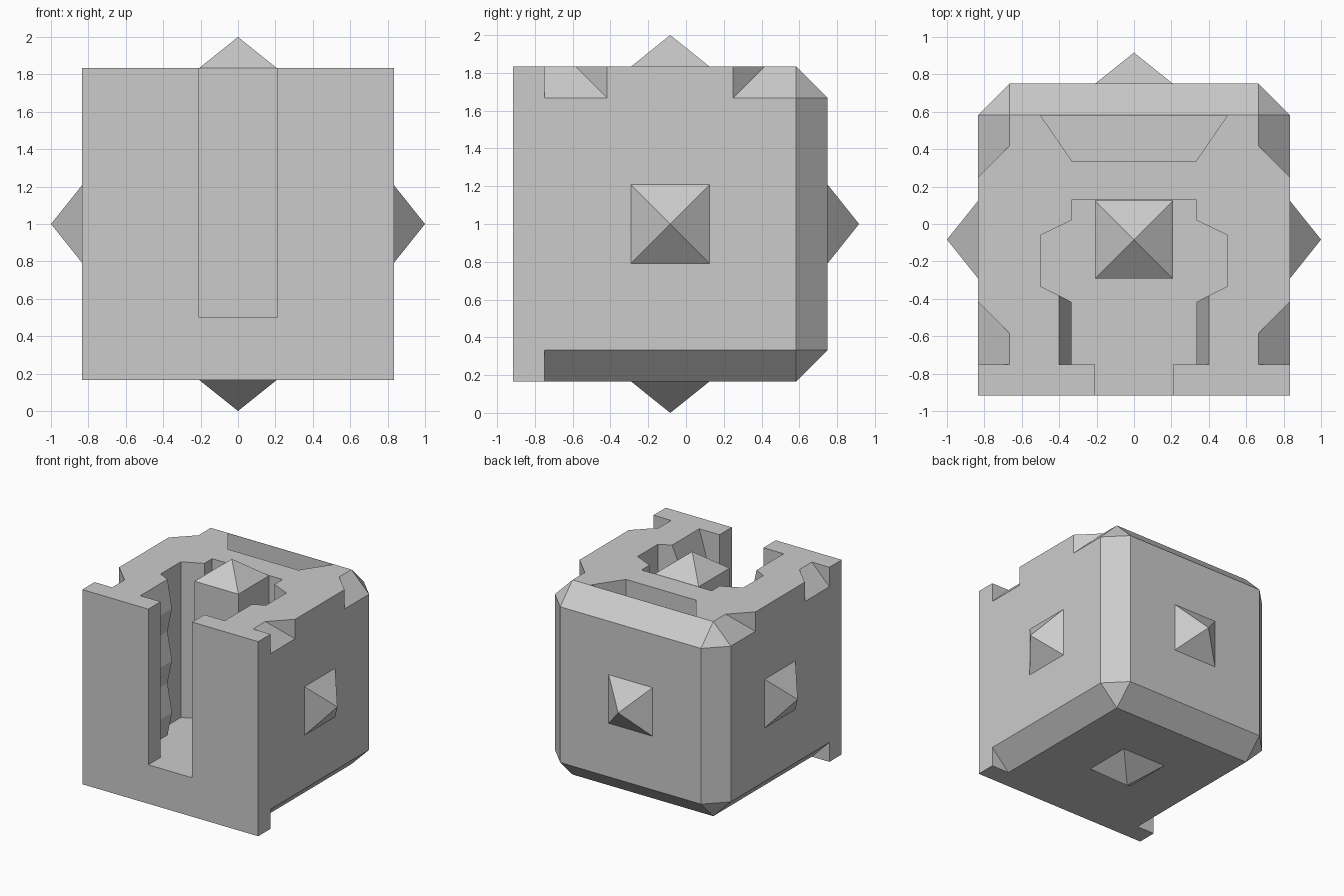
import bpy, bmesh
from mathutils import Vector

if "Cube" in bpy.data.objects:
    bpy.data.objects.remove(bpy.data.objects["Cube"])

U = 1 / 6            # chamfer size and basic module
W = 5 * U            # half width of the cube
YF, YB = -0.917, 0.75
ZB, ZT = U, 11 * U
C = Vector((0, -U / 2, 1))   # cube centre
R = 0.208            # half width of studs, post and slot


def make(name, bm):
    bmesh.ops.recalc_face_normals(bm, faces=bm.faces)
    me = bpy.data.meshes.new(name)
    bm.to_mesh(me)
    bm.free()
    ob = bpy.data.objects.new(name, me)
    bpy.context.collection.objects.link(ob)
    return ob


def hull(name, pts):
    bm = bmesh.new()
    for p in pts:
        bm.verts.new(p)
    bmesh.ops.convex_hull(bm, input=bm.verts)
    bmesh.ops.dissolve_limit(bm, angle_limit=0.01, verts=bm.verts, edges=bm.edges)
    return make(name, bm)


def prism(name, pts, start, end):
    """Extrude a closed outline of 3D points from offset start to offset end."""
    bm = bmesh.new()
    face = bm.faces.new([bm.verts.new(Vector(p) + Vector(start)) for p in pts])
    new = bmesh.ops.extrude_face_region(bm, geom=[face])["geom"]
    bmesh.ops.translate(bm, vec=Vector(end) - Vector(start),
                        verts=[v for v in new if isinstance(v, bmesh.types.BMVert)])
    return make(name, bm)


def mirrored(half):
    return half + [(-x, b) for x, b in reversed(half)]


def cut(ob, cutter):
    cutter.hide_render = True
    m = ob.modifiers.new("cut", "BOOLEAN")
    m.operation, m.solver, m.object = "DIFFERENCE", "EXACT", cutter
    bpy.context.view_layer.objects.active = ob
    bpy.ops.object.modifier_apply(modifier=m.name)
    bpy.data.objects.remove(cutter)


# Chamfered core block behind the front plate
octagon = [(s * x, z) for s in (-1, 1)
           for x, z in ((W - U, ZB), (W, ZB + U), (W, ZT - U), (W - U, ZT))]
pts = [(x, y, z) for y in (YF + U, YB - U) for x, z in octagon]
pts += [(x, YB, z) for x in (U - W, W - U) for z in (ZB + U, ZT - U)]
core = hull("core_block", pts)

# Pocket around the central post
pocket = mirrored([(0.333, -0.417), (0.5, -0.333), (0.5, -0.06),
                   (0.333, 0.02), (0.333, 0.127)])
cut(core, prism("pocket_cutter", [(x, y, 0) for x, y in pocket], (0, 0, 0.5), (0, 0, 2.2)))

# Entry channel with ridged side walls
step = (ZT - 0.5) / 6
ridges = [(0.333 if i % 2 else 0.4, 0.5 + i * step) for i in range(7)] + [(0.4, 2.1)]
cut(core, prism("channel_cutter", [(x, 0, z) for x, z in mirrored(ridges)],
                (0, -0.9, 0), (0, -0.3, 0)))

# Trapezoid recess near the back of the top
trap = mirrored([(0.333, 0.338), (0.5, 0.581)])
cut(core, prism("recess_cutter", [(x, y, 0) for x, y in trap],
                (0, 0, ZT - 2 * U), (0, 0, 2.2)))

# Square front plate with the tall slot
plate = mirrored([(R, ZT), (R, 0.5)])
outline = [(-W, ZB), (W, ZB), (W, ZT), (R, ZT), (R, 0.5), (-R, 0.5), (-R, ZT), (-W, ZT)]
prism("front_plate", [(x, 0, z) for x, z in outline], (0, YF, 0), (0, YF + U, 0))

# Raised shoulders filling the middle of the top side chamfers
for s, side in ((-1, "left"), (1, "right")):
    hull(side + "_shoulder",
         [(s * (W - U), y, ZT) for y in (-0.583, 0.417)] +
         [(s * W, y, z) for y in (-0.417, 0.25) for z in (ZT - U, ZT)])

# Pyramid studs on the sides, back and bottom
for name, d in (("left_stud", (-1, 0, 0)), ("right_stud", (1, 0, 0)),
                ("back_stud", (0, 1, 0)), ("bottom_stud", (0, 0, -1))):
    d = Vector(d)
    u = Vector((d.y, d.z, d.x))
    v = d.cross(u)
    base = C + d * W
    hull(name, [base + u * a + v * b for a in (-R, R) for b in (-R, R)] + [base + d * U])

# Central post with pyramid tip
hull("central_post", [(x, C.y + y, z) for x in (-R, R) for y in (-R, R)
                      for z in (0.5, ZT)] + [(0, C.y, 2)])
